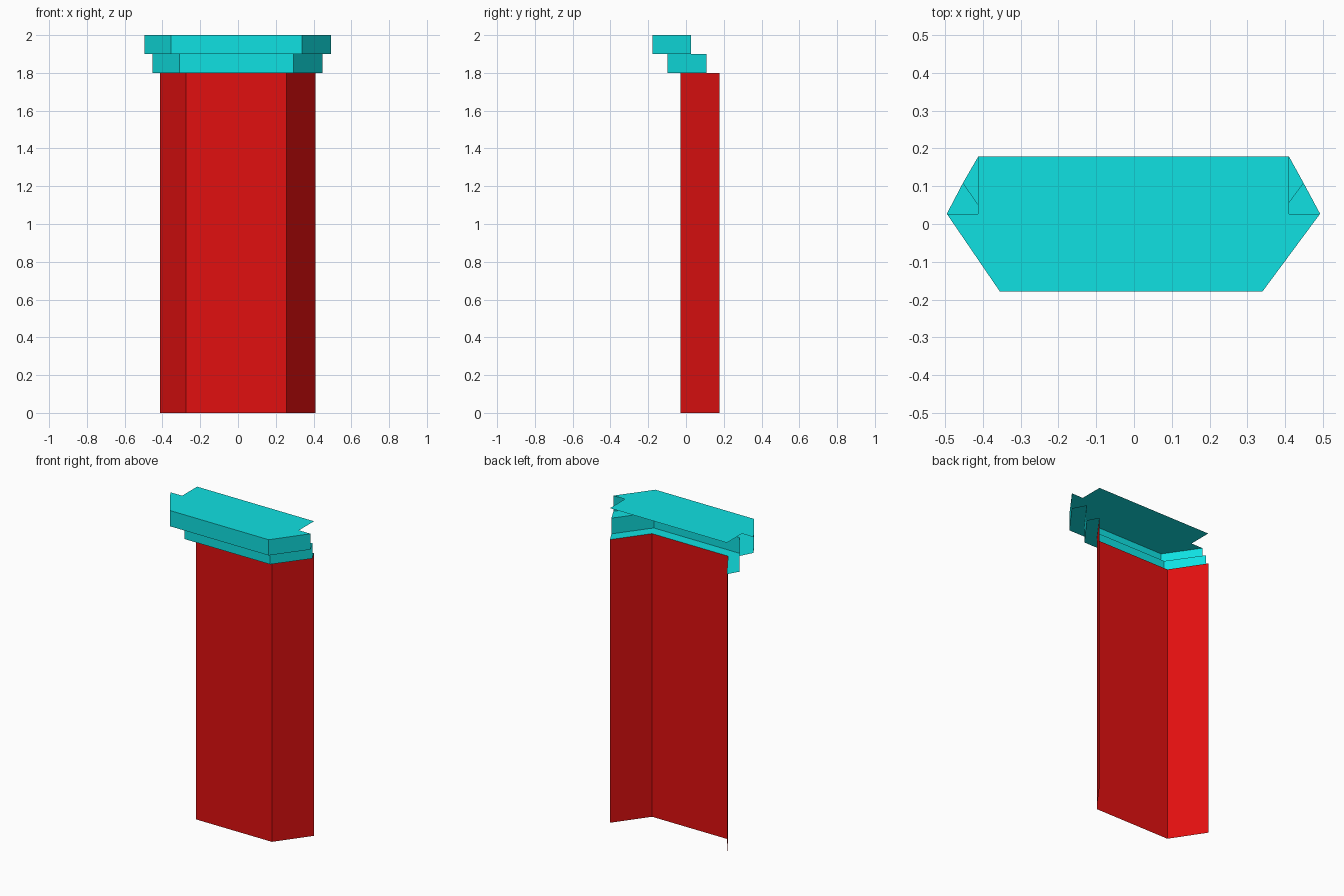
import bpy, bmesh

if "Cube" in bpy.data.objects:
    bpy.data.objects.remove(bpy.data.objects["Cube"])


def material(name, color):
    m = bpy.data.materials.new(name)
    m.diffuse_color = color
    m.use_nodes = True
    m.node_tree.nodes["Principled BSDF"].inputs["Base Color"].default_value = m.diffuse_color
    return m


red = material("red", (0.75, 0.005, 0.005, 1))
cyan = material("cyan", (0.005, 0.75, 0.76, 1))


def make(name, mat, build):
    bm = bmesh.new()
    build(bm)
    bmesh.ops.remove_doubles(bm, verts=bm.verts, dist=1e-5)
    mesh = bpy.data.meshes.new(name)
    bm.to_mesh(mesh)
    bm.free()
    mesh.materials.append(mat)
    obj = bpy.data.objects.new(name, mesh)
    bpy.context.collection.objects.link(obj)


def section(back_l, front_l, front_r, back_r, y_front, y_back):
    # Open three-sided plan: splayed left side, front, splayed right side
    return [(back_l, y_back), (front_l, y_front), (front_r, y_front), (back_r, y_back)]


def loft(bm, rings):
    # Strip of quads through a series of (plan, height) rings
    loops = [[bm.verts.new((x, y, z)) for x, y in plan] for plan, z in rings]
    for a, b in zip(loops, loops[1:]):
        for i in range(len(a) - 1):
            bm.faces.new((a[i], a[i + 1], b[i + 1], b[i]))


shaft = section(-0.412, -0.276, 0.258, 0.41, -0.028, 0.178)
step = section(-0.452, -0.31, 0.294, 0.448, -0.097, 0.109)
crown = section(-0.495, -0.355, 0.34, 0.492, -0.178, 0.027)

# Hollow shaft, open at the back
make("shaft", red, lambda bm: loft(bm, [(shaft, 0), (shaft, 1.8)]))

# Stepped capital: ledge, riser, ledge, riser
make("capital_steps", cyan, lambda bm: loft(
    bm, [(shaft, 1.8), (step, 1.8), (step, 1.9), (crown, 1.9), (crown, 2.0)]))


# Flat top, running back to the rear line of the shaft
def top(bm):
    (xl, yb), (xr, _) = shaft[0], shaft[-1]
    yc = crown[0][1]
    outline = crown + [(xr, yc), (xr, yb), (xl, yb), (xl, yc)]
    bm.faces.new([bm.verts.new((x, y, 2.0)) for x, y in outline])


make("top_plate", cyan, top)
